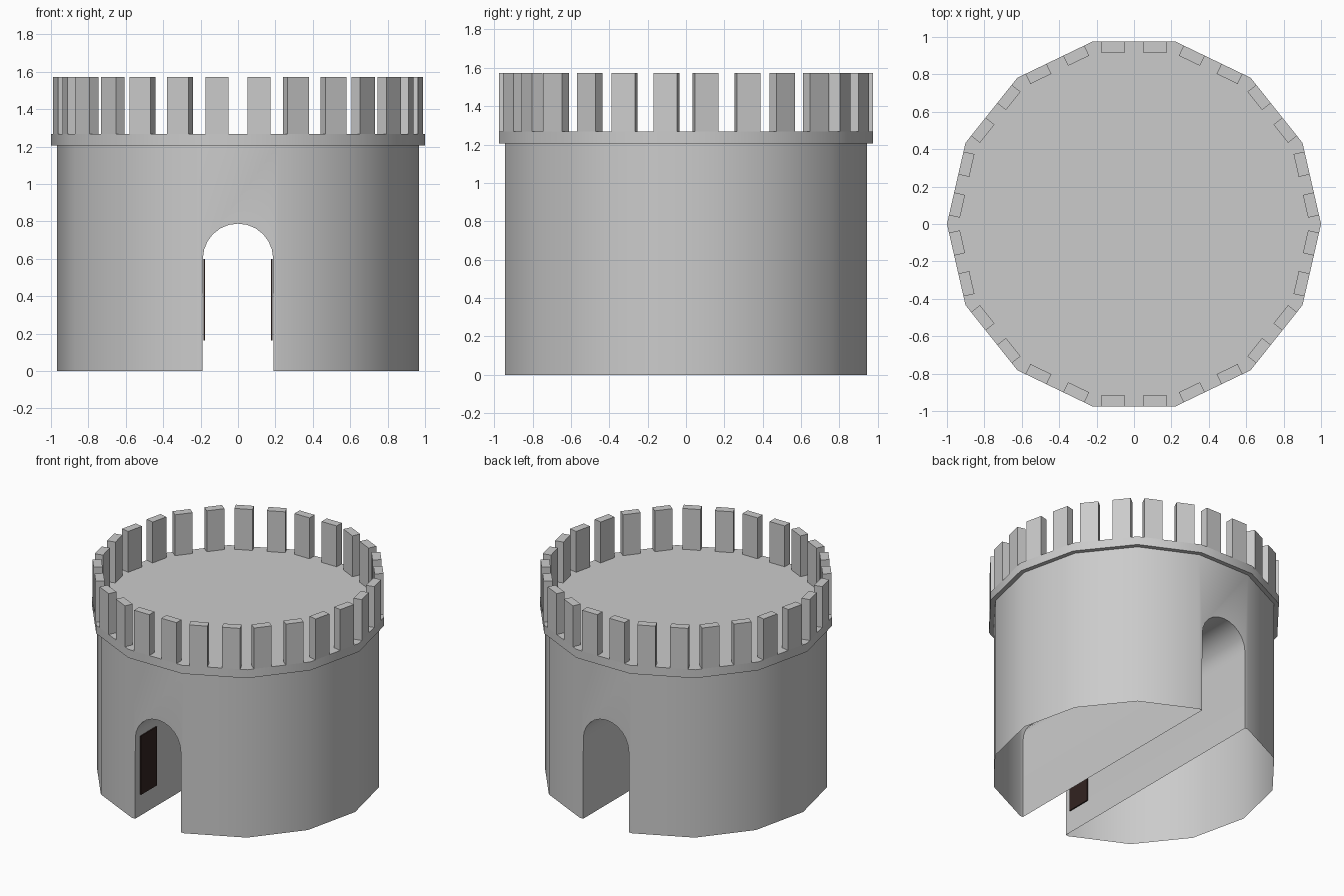
import bpy, bmesh, math
from mathutils import Matrix, Vector

if "Cube" in bpy.data.objects:
    bpy.data.objects.remove(bpy.data.objects["Cube"])

SIDES = 14
APOTHEM = math.cos(math.pi / SIDES)
RIM_Z, DECK_Z, TOP_Z = 1.205, 1.268, 1.573


def material(name, rgb):
    m = bpy.data.materials.new(name)
    m.diffuse_color = (*rgb, 1)
    m.use_nodes = True
    m.node_tree.nodes["Principled BSDF"].inputs["Base Color"].default_value = m.diffuse_color
    return m


stone = material("stone grey", (0.6, 0.6, 0.6))
dark = material("dark brown", (0.032, 0.017, 0.015))


def make_object(name, bm, mat):
    bmesh.ops.recalc_face_normals(bm, faces=bm.faces)
    me = bpy.data.meshes.new(name)
    bm.to_mesh(me)
    bm.free()
    me.materials.append(mat)
    ob = bpy.data.objects.new(name, me)
    bpy.context.collection.objects.link(ob)
    return ob


def activate(ob):
    bpy.ops.object.select_all(action='DESELECT')
    ob.select_set(True)
    bpy.context.view_layer.objects.active = ob


def smooth(ob):
    activate(ob)
    bpy.ops.object.shade_smooth_by_angle(angle=math.radians(30))


def add_box(bm, lo, hi, matrix=Matrix()):
    lo, hi = Vector(lo), Vector(hi)
    m = matrix @ Matrix.Translation((lo + hi) / 2) @ Matrix.Diagonal((*(hi - lo), 1))
    bmesh.ops.create_cube(bm, size=1, matrix=m)


def extrude(bm, points, vec):
    face = bm.faces.new([bm.verts.new(p) for p in points])
    res = bmesh.ops.extrude_face_region(bm, geom=[face])
    verts = [v for v in res['geom'] if isinstance(v, bmesh.types.BMVert)]
    bmesh.ops.translate(bm, verts=verts, vec=vec)


def polygon_prism(name, radius, z0, z1):
    bm = bmesh.new()
    angles = [2 * math.pi * i / SIDES for i in range(SIDES)]
    pts = [(radius * math.cos(a), radius * math.sin(a), z0) for a in angles]
    extrude(bm, pts, (0, 0, z1 - z0))
    return make_object(name, bm, stone)


# Tower body and the wider rim slab
body = polygon_prism("tower_body", 0.967, 0, RIM_Z)
rim = polygon_prism("rim_slab", 1.0, RIM_Z, DECK_Z)

# Arched passage cut right through from front to back
bm = bmesh.new()
profile = [(0.19, -1.5, -0.2)]
for i in range(13):
    a = math.pi * i / 12
    profile.append((0.188 * math.cos(a), -1.5, 0.6 + 0.188 * math.sin(a)))
profile.append((-0.19, -1.5, -0.2))
extrude(bm, profile, (0, 3, 0))
cutter = make_object("passage_cutter", bm, stone)
cutter.hide_render = True
mod = body.modifiers.new("passage", 'BOOLEAN')
mod.operation = 'DIFFERENCE'
mod.solver = 'EXACT'
mod.object = cutter
activate(body)
bpy.ops.object.modifier_apply(modifier=mod.name)
bpy.data.objects.remove(cutter)

# The body is a thin shell, open underneath and closed by the rim slab above
bm = bmesh.new()
bm.from_mesh(body.data)
caps = [f for f in bm.faces
        if all(v.co.z < 0.001 for v in f.verts)
        or all(v.co.z > RIM_Z - 0.001 for v in f.verts)]
bmesh.ops.delete(bm, geom=caps, context='FACES')
bm.to_mesh(body.data)
bm.free()
smooth(body)
smooth(rim)

# Battlements: two merlons on every side, flush with the rim
bm = bmesh.new()
for i in range(SIDES):
    turn = Matrix.Rotation(2 * math.pi * (i + 0.5) / SIDES, 4, 'Z')
    for c in (-0.112, 0.112):
        add_box(bm, (APOTHEM - 0.06, c - 0.0625, DECK_Z),
                (APOTHEM, c + 0.0625, TOP_Z), turn)
make_object("battlements", bm, stone)

# Dark door plates on both passage walls, just inside the front
for side, s in (("left", -1), ("right", 1)):
    bm = bmesh.new()
    x0, x1 = sorted((s * 0.176, s * 0.185))
    add_box(bm, (x0, -0.89, 0.162), (x1, -0.705, 0.6))
    make_object("door_plate_" + side, bm, dark)
